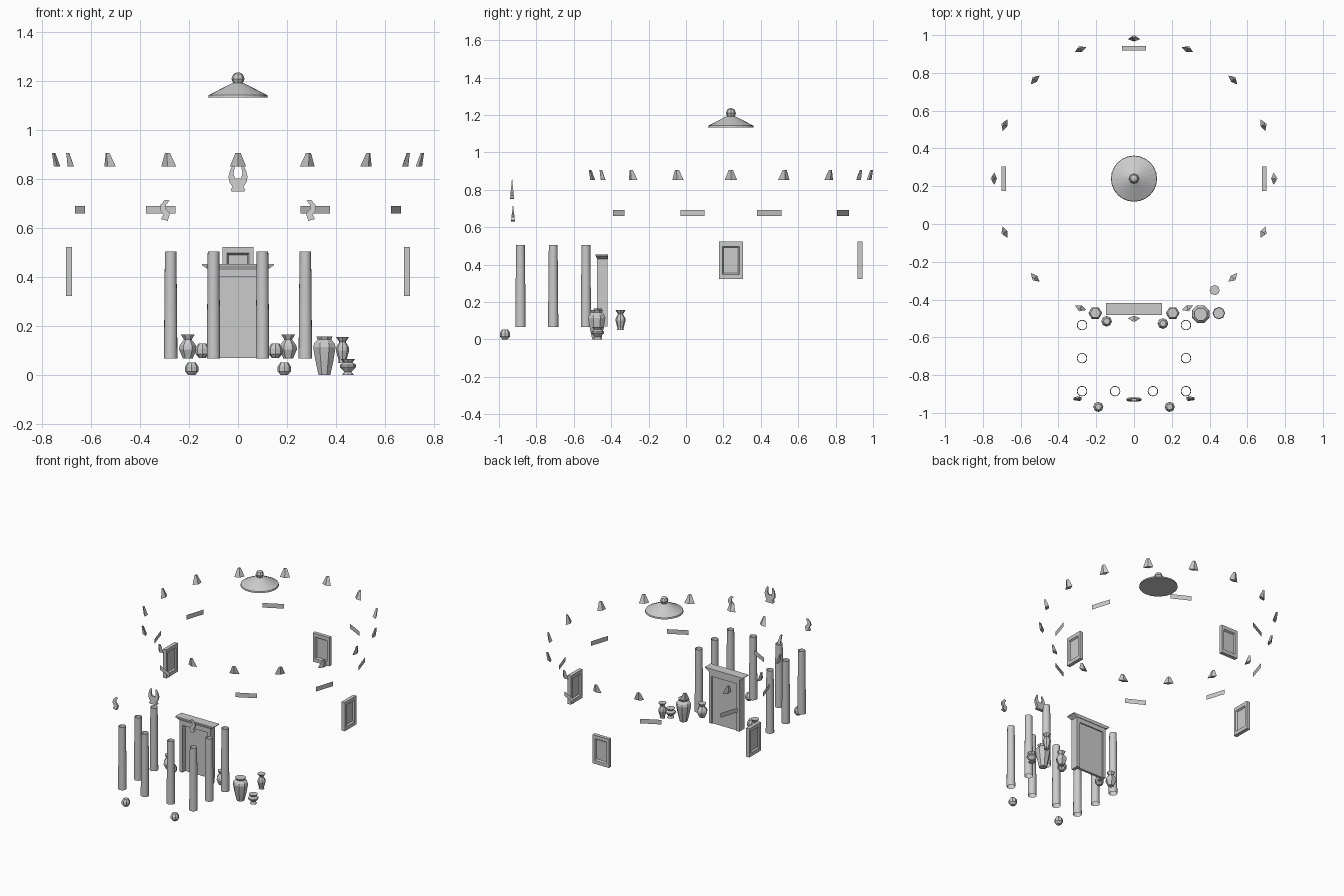
import bpy, bmesh
from math import pi, sin, cos, radians, atan2
from mathutils import Matrix, Vector

if "Cube" in bpy.data.objects:
    bpy.data.objects.remove(bpy.data.objects["Cube"])

CY = 0.24  # centre of the round hall


def make(name, verts, faces, M=None, fix=True, smooth=False):
    me = bpy.data.meshes.new(name)
    me.from_pydata([tuple(v) for v in verts], [], faces)
    if M:
        me.transform(M)
    if fix:
        bm = bmesh.new()
        bm.from_mesh(me)
        bmesh.ops.recalc_face_normals(bm, faces=bm.faces)
        bm.to_mesh(me)
        bm.free()
    for p in me.polygons:
        p.use_smooth = smooth
    ob = bpy.data.objects.new(name, me)
    bpy.context.collection.objects.link(ob)
    return ob


def lathe(name, profile, x, y, n=8, caps=True, smooth=False, phase=0.0):
    """Revolve (radius, z) points around a vertical axis."""
    verts = [(x + r * cos(2 * pi * k / n + phase), y + r * sin(2 * pi * k / n + phase), z)
             for r, z in profile for k in range(n)]
    faces = [(i * n + k, i * n + (k + 1) % n, (i + 1) * n + (k + 1) % n, (i + 1) * n + k)
             for i in range(len(profile) - 1) for k in range(n)]
    if caps:
        faces += [tuple(range(n))[::-1], tuple(range(len(verts) - n, len(verts)))]
    return make(name, verts, faces, smooth=smooth)


def rings(name, sections, M=None):
    """Loft rectangles (half_w, half_h, depth) along local y, in the xz plane."""
    verts = [(sx * w, d, sz * h) for w, h, d in sections
             for sx, sz in ((-1, -1), (1, -1), (1, 1), (-1, 1))]
    m = len(sections)
    faces = [(i * 4 + k, i * 4 + (k + 1) % 4, (i + 1) % m * 4 + (k + 1) % 4, (i + 1) % m * 4 + k)
             for i in range(m) for k in range(4)]
    return make(name, verts, faces, M)


def box(name, x0, x1, y0, y1, z0, z1):
    v = [(x, y, z) for z in (z0, z1) for x, y in ((x0, y0), (x1, y0), (x1, y1), (x0, y1))]
    f = [(0, 3, 2, 1), (4, 5, 6, 7)] + [(k, (k + 1) % 4, (k + 1) % 4 + 4, k + 4) for k in range(4)]
    return make(name, v, f)


def around(angle, radius, z):
    """Frame on the hall ring: local x tangent, local y outward."""
    return (Matrix.Translation((radius * cos(angle), CY + radius * sin(angle), z))
            @ Matrix.Rotation(angle - pi / 2, 4, 'Z'))


# roof cap and finial
lathe("roof_cap", [(.122, 1.133), (.12, 1.143), (.025, 1.192)], 0, CY, 24)
ball = [(.027 * sin(t), 1.21 - .027 * cos(t)) for t in (.25, pi / 4, pi / 2, 3 * pi / 4, pi - .25)]
lathe("roof_finial", ball, 0, CY, 8)

# roof edge ornaments, leaning outward
for i in range(16):
    v = [(.033, 0, 0), (0, .013, 0), (-.033, 0, 0), (0, -.013, 0),
         (.011, .014, .055), (0, .021, .055), (-.011, .014, .055), (0, .007, .055)]
    f = [(3, 2, 1, 0), (4, 5, 6, 7)] + [(k, (k + 1) % 4, (k + 1) % 4 + 4, k + 4) for k in range(4)]
    make("roof_edge_ornament", v, f, around(i * pi / 8, .739, .852))

# flat frieze panels on the drum
for sx in (-1, 1):
    for sy in (-1, 1):
        for px, py in ((.645, .205), (.315, .6)):
            a = atan2(sy * py, sx * px)
            make("frieze_panel", [(-.068, 0, -.016), (-.068, 0, .016), (.068, 0, .016), (.068, 0, -.016)],
                 [(0, 1, 2, 3)], around(a, .677, .675), fix=False)

# framed windows on the left, right and back
for a in (0, pi / 2, pi):
    M = around(a, .69, .423)
    rings("window_frame", [(.064, .1, -.0125), (.064, .1, .0125), (.045, .075, .0125),
                           (.039, .068, .002), (.039, .068, -.002), (.045, .075, -.0125)], M)
    ob = box("window_panel", -.039, .039, -.002, .002, -.068, .068)
    ob.data.transform(M)

# porch columns, open tapered tubes
for x, y in ((.275, -.535), (.275, -.71), (.275, -.885), (.1, -.885)):
    for s in (-1, 1):
        lathe("porch_column", [(.0275, .067), (.0265, .2), (.0235, .505)], s * x, y, 16,
              caps=False, smooth=True)

# doorway: jambs, lintel, recessed leaf, flared cornice
for s in (-1, 1):
    box("door_jamb", min(s * .095, s * .118), max(s * .095, s * .118), -.475, -.42, .07, .40)
box("door_lintel", -.118, .118, -.475, -.42, .40, .43)
box("door_leaf", -.095, .095, -.445, -.428, .07, .40)
cv = [(x, y, z) for w, yf, z in ((.118, -.475, .43), (.145, -.483, .447), (.147, -.483, .453))
      for x, y in ((-w, yf), (w, yf), (w, -.417), (-w, -.417)) for z in (z,)]
cf = [(3, 2, 1, 0), (8, 9, 10, 11)] + [(i * 4 + k, i * 4 + (k + 1) % 4, i * 4 + 4 + (k + 1) % 4, i * 4 + 4 + k)
                                      for i in (0, 1) for k in range(4)]
make("door_cornice", cv, cf)


def plate(name, outline, y):
    """Upright plate that thins toward the top."""
    z0 = min(p[1] for p in outline)
    h = max(p[1] for p in outline) - z0
    n = len(outline)
    v = [(x, y + s * (.001 + .010 * (1 - (z - z0) / h)), z) for s in (-1, 1) for x, z in outline]
    f = [tuple(range(n)), tuple(range(2 * n - 1, n - 1, -1))]
    f += [(k, (k + 1) % n, (k + 1) % n + n, k + n) for k in range(n)]
    return make(name, v, f)


# gable ornaments: horned centre piece and curved corner pieces
half = [(.026, .75), (.03, .757), (.022, .768), (.036, .79), (.039, .81), (.033, .835), (.022, .856),
        (.013, .852), (.018, .825), (.013, .803)]
plate("gable_peak_ornament", half + [(-x, z) for x, z in reversed(half)], -.93)
horn = [(.287, .63), (.314, .637), (.306, .655), (.319, .675), (.317, .695), (.298, .716),
        (.28, .713), (.294, .695), (.294, .678), (.278, .66)]
for s in (-1, 1):
    plate("gable_corner_ornament", [(s * x, z) for x, z in horn], -.925)

# pottery
tall = [(.02, .068), (.036, .105), (.034, .12), (.016, .145), (.028, .165)]
globe = [(.014, 0), (.027, .015), (.027, .035), (.016, .052)]
for s in (-1, 1):
    lathe("porch_vase", tall, s * .205, -.472, 6)
    lathe("front_jar", globe, s * .189, -.968, 8)
for x, y in ((-.145, -.515), (.153, -.527)):
    lathe("porch_jar", [(r * 1.05, .07 + z * 1.12) for r, z in globe], x, y, 8)
lathe("large_urn", [(.026, 0), (.04, .06), (.05, .115), (.045, .13), (.03, .145), (.036, .158)],
      .353, -.477, 8, phase=pi / 8)
lathe("low_bowl", [(.023, 0), (.021, .006), (.014, .013), (.033, .033), (.033, .042), (.019, .052), (.03, .066)],
      .449, -.472, 8)
lathe("side_vase", [(.018, .05), (.016, .06), (.027, .1), (.025, .115), (.013, .135), (.027, .156)],
      .427, -.35, 8)
